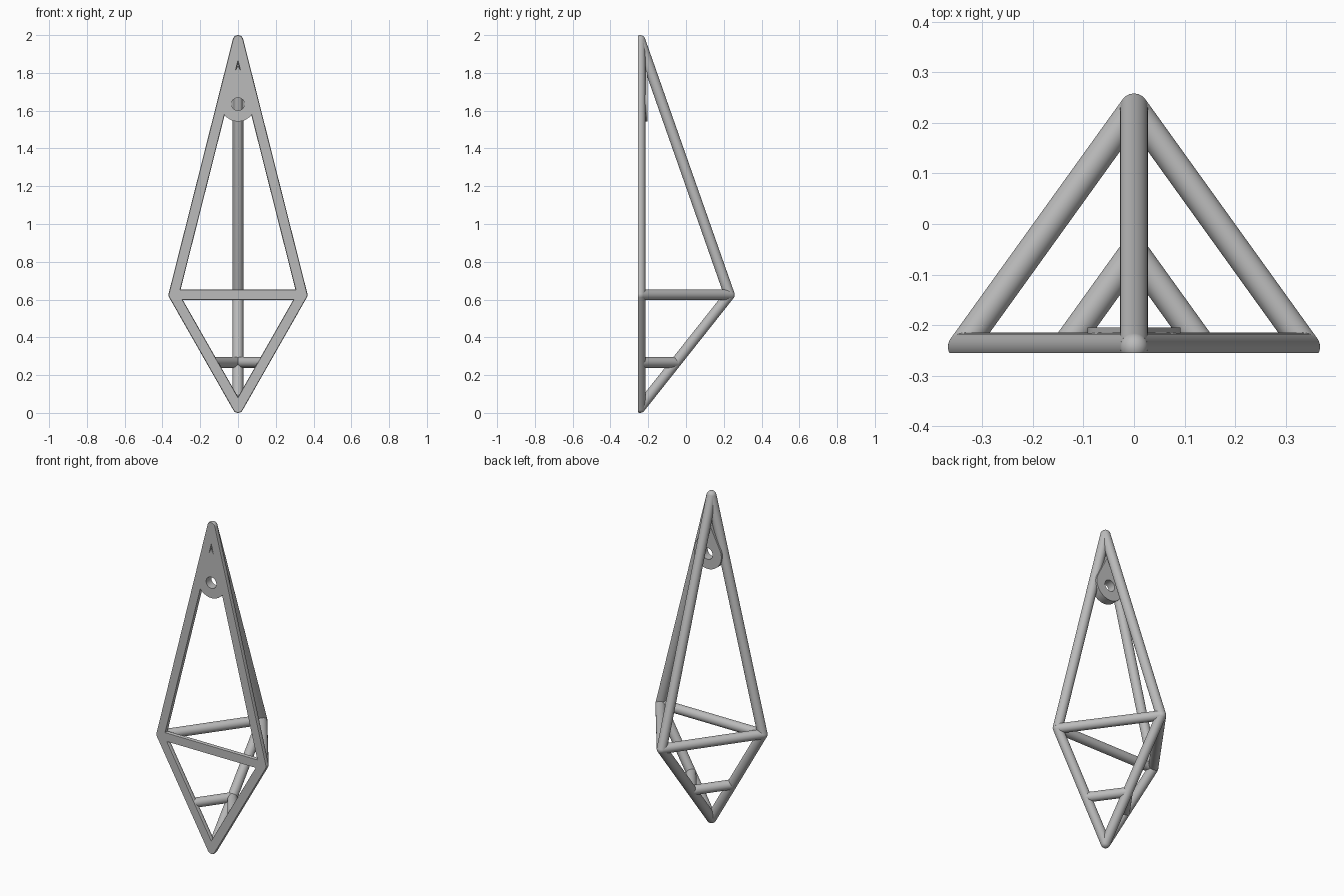
import bpy, bmesh, math
from mathutils import Vector, Matrix

if "Cube" in bpy.data.objects:
    bpy.data.objects.remove(bpy.data.objects["Cube"], do_unlink=True)

RADIUS = 0.028
FRONT = -0.255      # flat front plane
AXIS = -0.243       # tube centre line of the front frame
TOP = Vector((0, AXIS, 1.972))
BOTTOM = Vector((0, AXIS, 0.028))
LEFT = Vector((0.34, AXIS, 0.625))
RIGHT = Vector((-0.34, AXIS, 0.625))
BACK = Vector((0, 0.23, 0.625))

grey = bpy.data.materials.new("light_grey")
grey.use_nodes = True
colour = (0.5, 0.5, 0.5, 1)
grey.diffuse_color = colour
grey.node_tree.nodes["Principled BSDF"].inputs["Base Color"].default_value = colour


def finish(name, bm):
    """Trim anything ahead of the front plane, cap it and make the object."""
    bmesh.ops.bisect_plane(bm, geom=bm.verts[:] + bm.edges[:] + bm.faces[:], dist=1e-5,
                           plane_co=(0, FRONT, 0), plane_no=(0, -1, 0), clear_outer=True)
    bmesh.ops.holes_fill(bm, edges=[e for e in bm.edges if e.is_boundary], sides=0)
    bmesh.ops.recalc_face_normals(bm, faces=bm.faces[:])
    mesh = bpy.data.meshes.new(name)
    bm.to_mesh(mesh)
    bm.free()
    mesh.materials.append(grey)
    mesh.polygons.foreach_set("use_smooth", [True] * len(mesh.polygons))
    mesh.set_sharp_from_angle(angle=math.radians(30))
    obj = bpy.data.objects.new(name, mesh)
    bpy.context.collection.objects.link(obj)
    return obj


def tube(name, a, b):
    bm = bmesh.new()
    span = b - a
    turn = span.to_track_quat('Z', 'Y').to_matrix().to_4x4()
    bmesh.ops.create_cone(bm, cap_ends=True, segments=40, radius1=RADIUS, radius2=RADIUS,
                          depth=span.length, matrix=Matrix.Translation((a + b) / 2) @ turn)
    finish(name, bm)


def ball(name, centre):
    bm = bmesh.new()
    bmesh.ops.create_uvsphere(bm, u_segments=40, v_segments=20, radius=RADIUS,
                              matrix=Matrix.Translation(centre))
    finish(name, bm)


# Edges of the frame
tube("upper_left_strut", TOP, LEFT)
tube("upper_right_strut", TOP, RIGHT)
tube("upper_back_strut", TOP, BACK)
tube("lower_left_strut", BOTTOM, LEFT)
tube("lower_right_strut", BOTTOM, RIGHT)
tube("lower_back_strut", BOTTOM, BACK)
tube("front_crossbar", LEFT, RIGHT)
tube("left_crossbar", LEFT, BACK)
tube("right_crossbar", RIGHT, BACK)

# Small braces near the lower point
for side, corner in (("left", LEFT), ("right", RIGHT)):
    tube(side + "_lower_brace", BOTTOM.lerp(corner, 0.4), BOTTOM.lerp(BACK, 0.4))

# Rounded joints
for name, point in (("top", TOP), ("bottom", BOTTOM), ("left", LEFT),
                    ("right", RIGHT), ("back", BACK)):
    ball(name + "_joint", point)

# Teardrop hanging plate with a round hole
HOLE_Z, PLATE_R, HOLE_R, TIP, STEPS = 1.635, 0.092, 0.034, 0.205, 64
tangent = math.acos(PLATE_R / TIP)


def plate_point(i):
    """Outline point: round below the tangents, straight to the tip above."""
    a = 2 * math.pi * i / STEPS
    off = min(a, 2 * math.pi - a)
    r = PLATE_R if off > tangent else PLATE_R / math.cos(tangent - off)
    return r * math.sin(a), r * math.cos(a)


bm = bmesh.new()
rings = []
for i in range(STEPS):
    a = 2 * math.pi * i / STEPS
    ox, oz = plate_point(i)
    hx, hz = HOLE_R * math.sin(a), HOLE_R * math.cos(a)
    rings.append([bm.verts.new((x, y, HOLE_Z + z)) for x, z, y in (
        (ox, oz, FRONT), (ox, oz, -0.205), (hx, hz, -0.205), (hx, hz, FRONT))])
for i in range(STEPS):
    p, q = rings[i], rings[(i + 1) % STEPS]
    for k in range(4):
        m = (k + 1) % 4
        bm.faces.new((p[k], p[m], q[m], q[k]))
finish("hanging_plate", bm)
